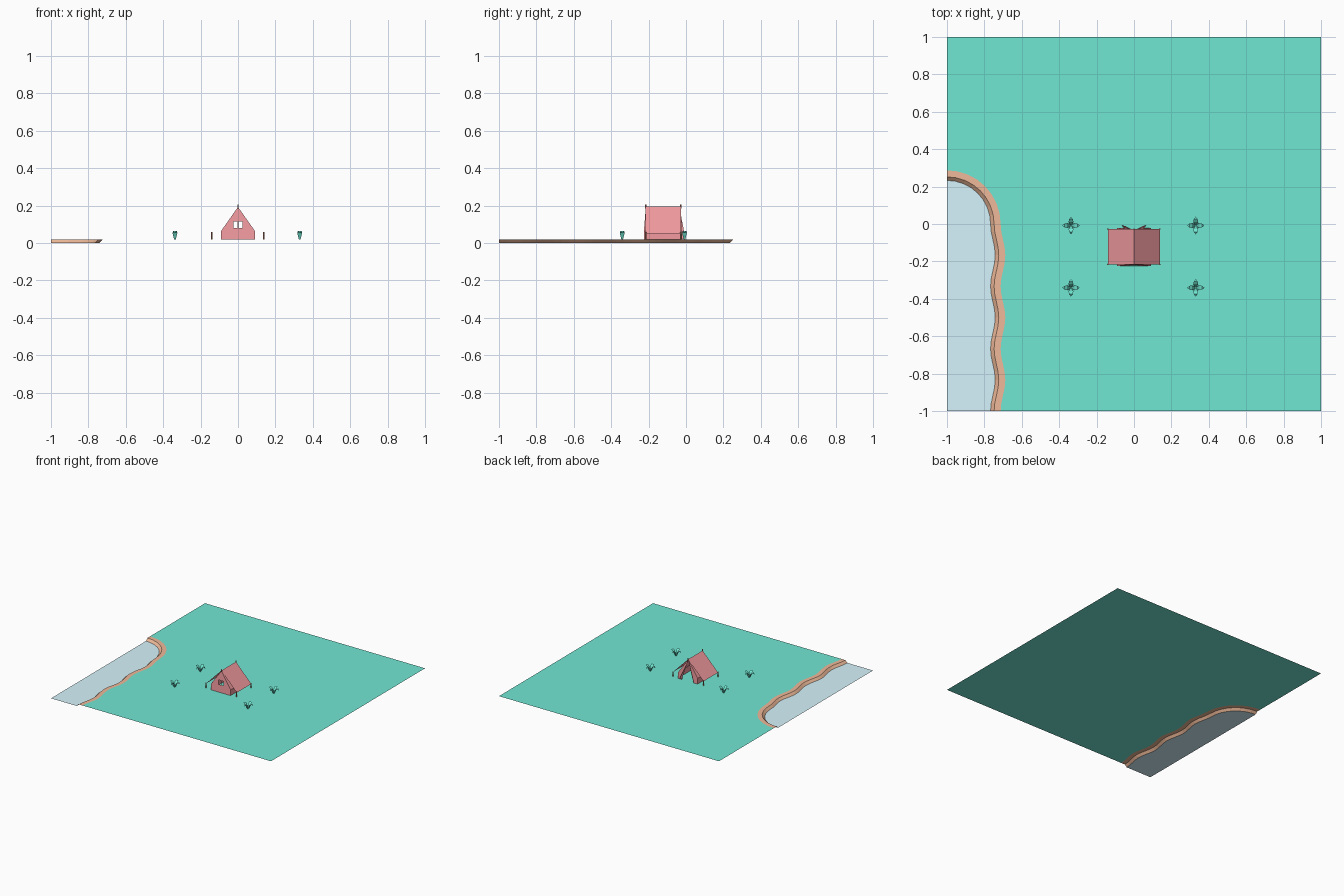
import bpy
from math import sin, cos, pi

if "Cube" in bpy.data.objects:
    bpy.data.objects.remove(bpy.data.objects["Cube"])

G = 0.018  # ground height


def material(name, col):
    m = bpy.data.materials.new(name)
    m.diffuse_color = (*col, 1)
    m.use_nodes = True
    m.node_tree.nodes["Principled BSDF"].inputs["Base Color"].default_value = m.diffuse_color
    return m


grass = material("grass", (0.165, 0.80, 0.65))
water = material("water", (0.67, 0.90, 0.98))
earth = material("earth", (0.86, 0.49, 0.32))
cloth = material("cloth", (0.90, 0.33, 0.35))
wood = material("wood", (0.50, 0.22, 0.15))


def mesh(name, faces, mat):
    """Make a flat-shaded object from a list of polygons."""
    verts, idx = [], []
    for f in faces:
        idx.append(list(range(len(verts), len(verts) + len(f))))
        verts += f
    me = bpy.data.meshes.new(name)
    me.from_pydata(verts, [], idx)
    me.materials.append(mat)
    ob = bpy.data.objects.new(name, me)
    bpy.context.collection.objects.link(ob)
    return ob


def mirrored(faces):
    """Add copies of the polygons mirrored across x = 0."""
    return faces + [[(-x, y, z) for x, y, z in reversed(f)] for f in faces]


def shore(r, z):
    """Shoreline: quarter circle, then a gently wavy straight."""
    pts = [(-1 + r * sin(a), r * cos(a), z) for a in [i * pi / 16 for i in range(8)]]
    for i in range(25):
        pts.append((-1 + r + 0.0125 * (1 - cos(i * pi / 4)), -i / 24, z))
    return pts


def strip(a, b):
    return [[a[i], a[i + 1], b[i + 1], b[i]] for i in range(len(a) - 1)]


# terrain
outer, lip, foot = shore(0.287, G), shore(0.252, G), shore(0.233, 0)
mesh("meadow", [outer + [(1, -1, G), (1, 1, G), (-1, 1, G)]], grass)
mesh("river_bank", strip(lip, outer) + strip(foot, lip), earth)
mesh("river_water", [list(reversed(foot + [(-1, -1, 0)]))], water)


# plants: four drooping leaves each
def plant(name, cx, cy):
    profile = [(0.003, 0, 0.004), (0.020, 0.036, 0.013),
               (0.034, 0.046, 0.010), (0.047, 0.036, 0.0)]
    faces = []
    for k in range(4):
        c, s = cos(k * pi / 2), sin(k * pi / 2)

        def place(d, w, h):
            return (cx + d * c - w * s, cy + d * s + w * c, G + h)
        left = [place(d, w, h) for d, h, w in profile]
        right = [place(d, -w, h) for d, h, w in profile]
        faces += strip(right, left)
    mesh(name, faces, grass)


for i, (x, y) in enumerate([(-.337, -.008), (.33, -.008), (-.337, -.341), (.33, -.341)]):
    plant(f"plant_{i + 1}", x, y)

# tent body
F, B = -0.225, -0.022
mesh("tent_sides", mirrored([
    [(.09, F, G), (.09, B, G), (.09, B, .065), (.09, F, .065)],
    [(.09, F, .065), (.09, B, .065), (0, B - .008, .193), (0, F + .01, .193)]]), cloth)

# front gable with window opening
half = [(0, .193), (0, .115), (.023, .115), (.023, .08),
        (0, .08), (0, G), (.09, G), (.09, .065)]
mesh("front_gable", mirrored([[(x, F + .01 * (z - G) / .175, z) for x, z in half]]), cloth)
mesh("window_bar", [[(-.002, -.22, .08), (.002, -.22, .08),
                     (.002, -.219, .115), (-.002, -.219, .115)]], cloth)

# back gable with open doorway and folded flaps
mesh("back_gable", mirrored([[(.09, B, G), (.053, B, G),
                              (0, B - .008, .193), (.09, B, .065)]]), cloth)
mesh("door_flaps", mirrored([[(.053, B, G), (.012, B - .006, .155),
                              (.05, -.01, .06), (.065, -.008, .03)]]), cloth)

# canopy over the body
CF, CB = -0.216, -0.027
mesh("canopy", mirrored([[(0, CF, .196), (.14, CF, .052),
                          (.14, CB, .052), (0, CB, .196)]]), cloth)


# poles
def pole(name, x, y, z0, z1):
    bpy.ops.mesh.primitive_cylinder_add(vertices=6, radius=0.004, depth=z1 - z0,
                                        location=(x, y, (z0 + z1) / 2))
    ob = bpy.context.object
    ob.name = name
    ob.data.materials.append(wood)


for end, y in (("front", CF), ("back", CB)):
    pole(f"{end}_ridge_pole", 0, y, .185, .206)
    for side, x in (("left", -.141), ("right", .138)):
        pole(f"{end}_{side}_pole", x, y, G, .058)
